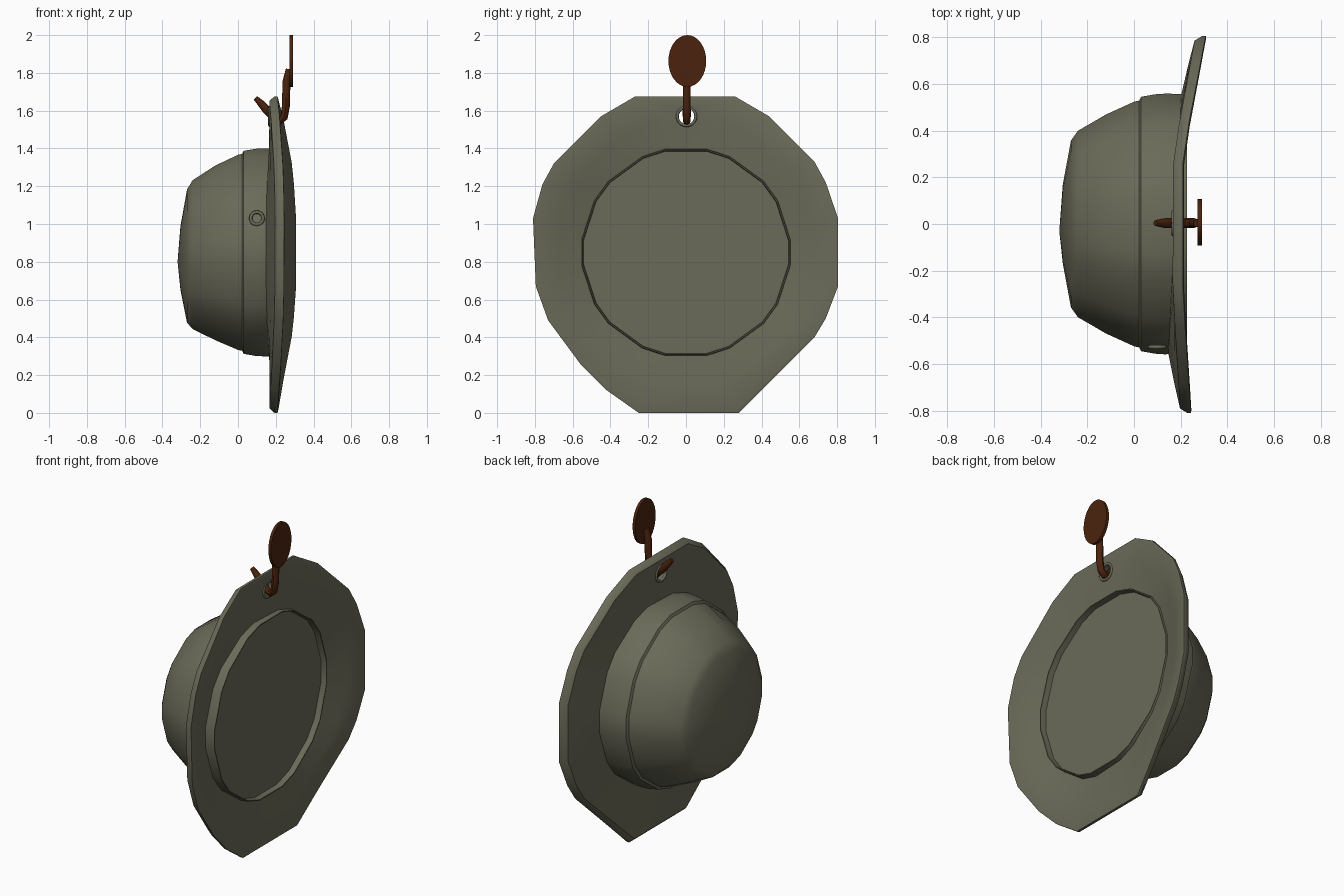
import bpy, bmesh, math
from mathutils import Vector

if "Cube" in bpy.data.objects:
    bpy.data.objects.remove(bpy.data.objects["Cube"])

CZ = 0.85  # height of the hat axis, which runs along x


def material(name, rgb):
    m = bpy.data.materials.new(name)
    m.diffuse_color = (*rgb, 1)
    m.use_nodes = True
    m.node_tree.nodes["Principled BSDF"].inputs["Base Color"].default_value = m.diffuse_color
    return m


olive = material("olive cloth", (0.145, 0.145, 0.1))
brown = material("brown metal", (0.07, 0.0165, 0.004))


def finish(ob, name, mat, angle=35):
    ob.name = name
    ob.data.materials.clear()
    ob.data.materials.append(mat)
    bpy.ops.object.select_all(action='DESELECT')
    ob.select_set(True)
    bpy.context.view_layer.objects.active = ob
    bpy.ops.object.shade_smooth_by_angle(angle=math.radians(angle))
    return ob


# ---- hat: rings of 20 points (a ten-sided shape with cut corners) ----
angles = [math.radians(36 * k + d) for k in range(10) for d in (6.5, 29.5)]

# brim outline as (y, z), one point per ring angle
outline = [(.805, 1.03), (.74, 1.22), (.68, 1.33), (.44, 1.57), (.26, 1.675),
           (-.27, 1.675), (-.45, 1.57), (-.70, 1.32), (-.76, 1.21), (-.81, 1.03),
           (-.795, .67), (-.73, .49), (-.56, .26), (-.42, .12), (-.25, 0),
           (.28, 0), (.44, .16), (.68, .40), (.74, .50), (.805, .67)]


def circle(x, r, dz=0.0):
    return [Vector((x, r * math.cos(a), CZ + dz + r * math.sin(a))) for a in angles]


def outer_x(y):
    # the brim curls forward at both sides, more on one of them
    return 0.215 + max(0, y - 0.3) * 0.195 + max(0, -y - 0.3) * 0.07


def inner_x(y):
    # the brim meets the head ring at a slant
    return 0.165 + (y + 0.55) * 0.05


def brim(t, back):
    ring = []
    for a, (y, z) in zip(angles, outline):
        iy = 0.558 * math.cos(a)
        inner = Vector((inner_x(iy), iy, CZ + 0.558 * math.sin(a)))
        p = inner.lerp(Vector((outer_x(y), y, z)), t)
        p.x -= back
        ring.append(p)
    return ring


# closed opening, raised head ring, brim front, rim, brim back
rings = [circle(0.19, 0.546), circle(0.226, 0.549), circle(0.226, 0.555),
         brim(0, 0), brim(0.5, 0), brim(0.94, 0), brim(1, 0.006), brim(1, 0.022),
         brim(0.92, 0.047), brim(0.5, 0.035), brim(0.01, 0.018)]
# crown profile: band, seam ridge, tapered side, shallow domed end
rings += [circle(x, r, dz) for x, r, dz in
          [(.135, .562, 0), (.09, .559, 0), (.04, .55, 0), (.03, .548, 0), (.022, .532, 0),
           (0, .527, 0), (-.12, .472, -.003), (-.24, .402, -.012), (-.27, .36, -.02),
           (-.305, .17, -.03)]]

bm = bmesh.new()
vr = [[bm.verts.new(p) for p in ring] for ring in rings]
n = len(angles)
for a, b in zip(vr, vr[1:]):
    for i in range(n):
        j = (i + 1) % n
        bm.faces.new((a[i], a[j], b[j], b[i]))
bm.faces.new(vr[0])
tip = bm.verts.new((-0.32, -0.03, CZ - 0.05))
for i in range(n):
    bm.faces.new((vr[-1][i], vr[-1][(i + 1) % n], tip))
bmesh.ops.recalc_face_normals(bm, faces=bm.faces)
me = bpy.data.meshes.new("hat")
bm.to_mesh(me)
bm.free()
hat = bpy.data.objects.new("hat", me)
bpy.context.collection.objects.link(hat)

# hanging hole through the brim
bpy.ops.mesh.primitive_cylinder_add(vertices=20, radius=0.047, depth=0.4,
                                    location=(0.2, 0.003, 1.57), rotation=(0, math.pi / 2, 0))
cutter = bpy.context.object
cutter.hide_render = True
mod = hat.modifiers.new("hole", 'BOOLEAN')
mod.object = cutter
mod.operation = 'DIFFERENCE'
mod.solver = 'EXACT'
bpy.context.view_layer.objects.active = hat
bpy.ops.object.modifier_apply(modifier="hole")
bpy.data.objects.remove(cutter)
finish(hat, "hat", olive, 40)


# ---- eyelets ----
def eyelet(name, loc, rot, r, t):
    bpy.ops.mesh.primitive_torus_add(major_radius=r, minor_radius=t, major_segments=20,
                                     minor_segments=8, location=loc, rotation=rot)
    finish(bpy.context.object, name, olive, 60)


eyelet("brim_eyelet_front", (0.207, 0.003, 1.57), (0, math.pi / 2, 0), 0.049, 0.008)
eyelet("brim_eyelet_back", (0.168, 0.003, 1.57), (0, math.pi / 2, 0), 0.049, 0.008)
eyelet("crown_vent", (0.10, -0.527, 1.03), (math.pi / 2, 0, 0), 0.033, 0.009)

# ---- wall hook: oval plate and bent rod ----
bpy.ops.mesh.primitive_cylinder_add(vertices=32, radius=1, depth=0.018,
                                    location=(0.282, 0.007, 1.863), rotation=(0, math.pi / 2, 0))
plate = bpy.context.object
plate.scale = (0.137, 0.1, 1)
finish(plate, "hook_plate", brown)

path = [(.27, 1.82, .8), (.257, 1.755, 1), (.253, 1.62, 1), (.243, 1.565, 1), (.222, 1.546, 1),
        (.195, 1.56, 1), (.15, 1.605, 1.05), (.125, 1.635, .95), (.092, 1.668, .6)]
cu = bpy.data.curves.new("hook_rod", 'CURVE')
cu.dimensions = '3D'
cu.bevel_depth = 0.021
cu.bevel_resolution = 2
cu.use_fill_caps = True
sp = cu.splines.new('POLY')
sp.points.add(len(path) - 1)
for p, (x, z, r) in zip(sp.points, path):
    p.co = (x, 0.004, z, 1)
    p.radius = r
rod = bpy.data.objects.new("hook_rod", cu)
bpy.context.collection.objects.link(rod)
bpy.ops.object.select_all(action='DESELECT')
rod.select_set(True)
bpy.context.view_layer.objects.active = rod
bpy.ops.object.convert(target='MESH')
finish(bpy.context.object, "hook_rod", brown, 45)
